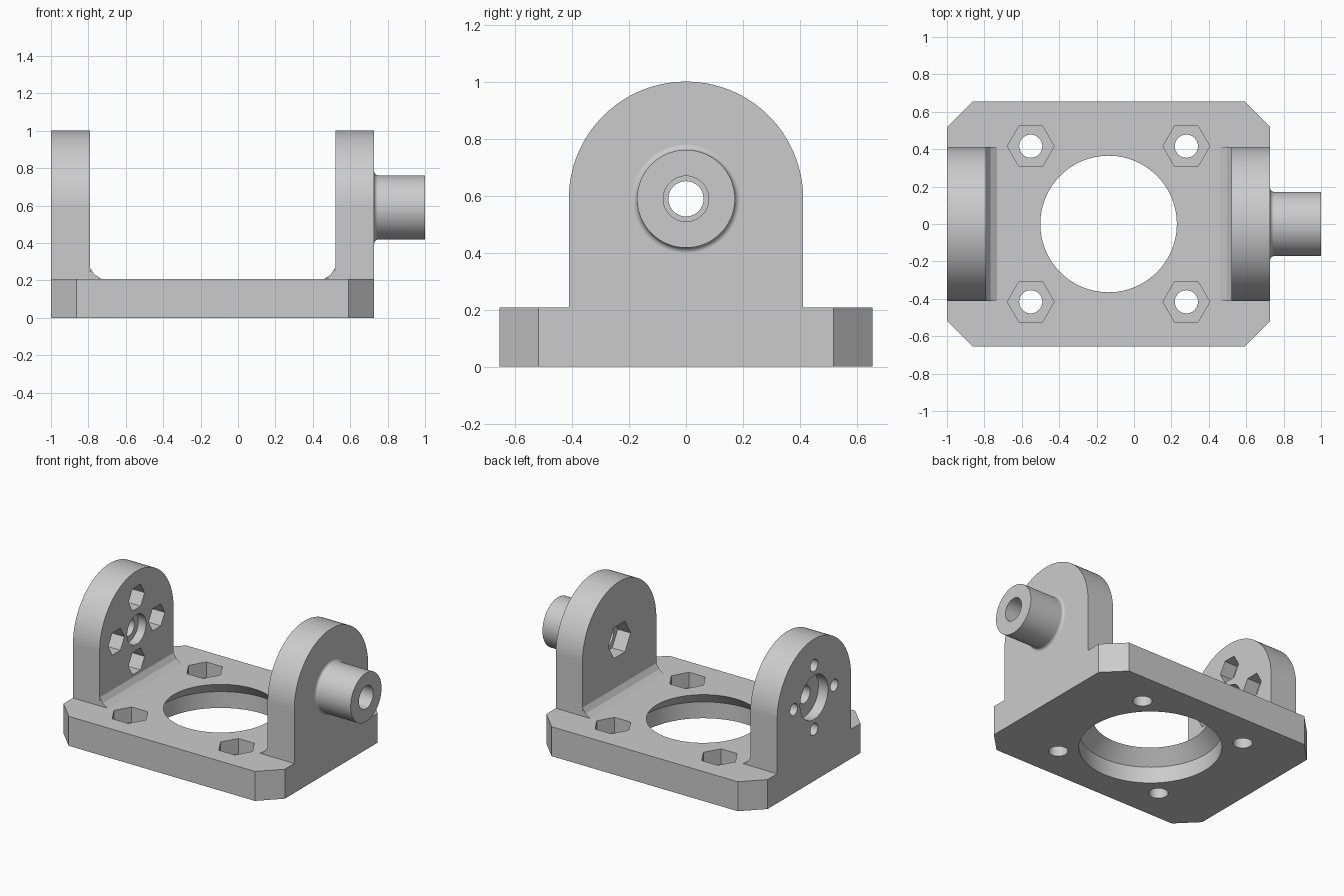
import bpy
import bmesh
from math import cos, sin, pi, radians
from mathutils import Vector

cube = bpy.data.objects.get("Cube")
if cube:
    bpy.data.objects.remove(cube)

grey = bpy.data.materials.new("plain_grey")
grey.use_nodes = True
colour = (0.6, 0.6, 0.6, 1)
grey.diffuse_color = colour
grey.node_tree.nodes["Principled BSDF"].inputs["Base Color"].default_value = colour

BASE_TOP = 0.208
AXIS_Z = 0.59
WALL_R = 0.412
LEFT, RIGHT = -1.0, 0.728
WALL_T = 0.208
MID_X = (LEFT + RIGHT) / 2


def place(axis, u, v, t):
    """Turn sketch coordinates plus depth into a point in space."""
    return Vector({"X": (t, u, v), "Y": (u, t, v), "Z": (u, v, t)}[axis])


def loft(name, rings):
    """Solid skinned through rings of equal point count, capped at both ends."""
    bm = bmesh.new()
    loops = [[bm.verts.new(p) for p in ring] for ring in rings]
    count = len(loops[0])
    for a, b in zip(loops, loops[1:]):
        for i in range(count):
            j = (i + 1) % count
            bm.faces.new((a[i], a[j], b[j], b[i]))
    bm.faces.new(loops[0])
    bm.faces.new(loops[-1])
    bmesh.ops.recalc_face_normals(bm, faces=bm.faces)
    mesh = bpy.data.meshes.new(name)
    bm.to_mesh(mesh)
    bm.free()
    mesh.materials.append(grey)
    obj = bpy.data.objects.new(name, mesh)
    bpy.context.collection.objects.link(obj)
    return obj


def prism(name, outline, axis, lo, hi):
    return loft(name, [[place(axis, u, v, t) for u, v in outline] for t in (lo, hi)])


def turned(name, axis, centre, profile, sides=64):
    """Round or polygonal solid from (depth, radius) pairs."""
    cu, cv = centre
    angles = [2 * pi * i / sides for i in range(sides)]
    return loft(name, [[place(axis, cu + r * cos(a), cv + r * sin(a), t) for a in angles]
                       for t, r in profile])


def combine(target, tool, operation):
    mod = target.modifiers.new("boolean", "BOOLEAN")
    mod.operation = operation
    mod.solver = "EXACT"
    mod.object = tool
    bpy.context.view_layer.objects.active = target
    bpy.ops.object.modifier_apply(modifier=mod.name)
    bpy.data.objects.remove(tool)


# Base plate with clipped corners
hx, hy, clip = (RIGHT - LEFT) / 2, 0.655, 0.137
corners = [(hx, hy - clip), (hx - clip, hy), (clip - hx, hy), (-hx, hy - clip),
           (-hx, clip - hy), (clip - hx, -hy), (hx - clip, -hy), (hx, clip - hy)]
bracket = prism("bracket", [(MID_X + x, y) for x, y in corners], "Z", 0, BASE_TOP)

# Round-topped side walls
arch = [(WALL_R * cos(pi * i / 64), AXIS_Z + WALL_R * sin(pi * i / 64)) for i in range(65)]
arch += [(-WALL_R, 0.1), (WALL_R, 0.1)]
for name, x in (("left_wall", RIGHT - WALL_T), ("right_wall", LEFT)):
    combine(bracket, prism(name, arch, "X", x, x + WALL_T), "UNION")

# Fillets where the walls meet the plate
FILLET, SINK = 0.06, 0.03
for x, side in ((LEFT + WALL_T, 1), (RIGHT - WALL_T, -1)):
    curve = [(x + side * FILLET * (1 - cos(a)), BASE_TOP + FILLET * (1 - sin(a)))
             for a in (pi / 2 * i / 8 for i in range(9))]
    outline = curve + [(x - side * SINK, BASE_TOP + FILLET),
                       (x - side * SINK, BASE_TOP - SINK),
                       (x + side * FILLET, BASE_TOP - SINK)]
    combine(bracket, prism("wall_fillet", outline, "Y", -WALL_R, WALL_R), "UNION")

# Pivot boss with a small fillet at its root
BOSS_R, ROOT = 0.172, 0.02
root = [(RIGHT + ROOT * (1 - cos(a)), BOSS_R + ROOT * (1 - sin(a)))
        for a in (pi / 2 * i / 5 for i in range(6))]
boss = [(RIGHT - 0.05, BOSS_R + ROOT)] + root + [(1.0, BOSS_R)]
combine(bracket, turned("pivot_boss", "X", (0, AXIS_Z), boss), "UNION")


def cut(axis, centre, profile, sides=64):
    combine(bracket, turned("cutter", axis, centre, profile, sides), "DIFFERENCE")


# Large centre opening, narrowing towards the top
cut("Z", (MID_X, 0), [(-0.1, 0.454), (0.115, 0.454), (BASE_TOP, 0.365), (0.3, 0.365)], 96)

# Plate bolt holes with nut pockets
for sx in (-1, 1):
    for sy in (-1, 1):
        centre = (MID_X + sx * 0.416, sy * 0.416)
        cut("Z", centre, [(-0.1, 0.062), (0.3, 0.062)], 32)
        cut("Z", centre, [(0.1, 0.125), (0.3, 0.125)], 6)

# Bore through the boss, with a nut pocket on the inside
inner = RIGHT - WALL_T
cut("X", (0, AXIS_Z), [(inner - 0.1, 0.08), (1.1, 0.08)], 48)
cut("X", (0, AXIS_Z), [(inner - 0.1, 0.125), (inner + 0.1, 0.125)], 6)

# Stepped hub hole in the opposite wall
inner = LEFT + WALL_T
cut("X", (0, AXIS_Z), [(LEFT - 0.1, 0.062), (inner + 0.1, 0.062)], 48)
cut("X", (0, AXIS_Z), [(LEFT - 0.1, 0.155), (LEFT + 0.075, 0.155)])
cut("X", (0, AXIS_Z), [(inner - 0.06, 0.105), (inner + 0.1, 0.105)], 48)

# Four small bolts around the hub, each with a nut pocket
for i in range(4):
    a = i * pi / 2
    centre = (0.225 * cos(a), AXIS_Z + 0.225 * sin(a))
    cut("X", centre, [(LEFT - 0.1, 0.042), (inner + 0.1, 0.042)], 32)
    cut("X", centre, [(inner - 0.1, 0.09), (inner + 0.1, 0.09)], 6)

# Smooth curves, crisp edges
bpy.ops.object.select_all(action="DESELECT")
bracket.select_set(True)
bpy.context.view_layer.objects.active = bracket
bpy.ops.object.shade_smooth_by_angle(angle=radians(30))
weighted = bracket.modifiers.new("weighted_normals", "WEIGHTED_NORMAL")
weighted.keep_sharp = True
